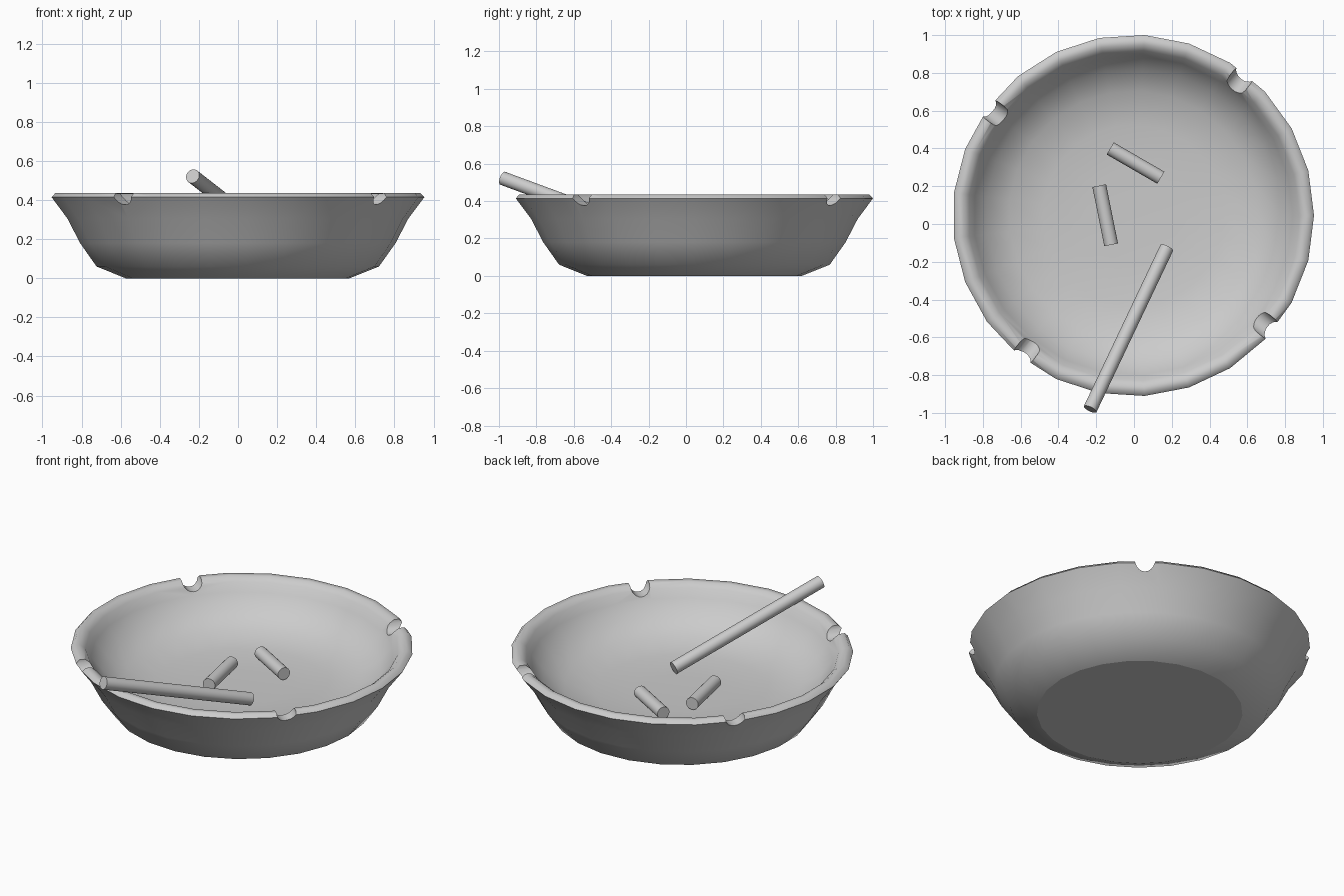
import bpy, bmesh, math
from mathutils import Vector

if "Cube" in bpy.data.objects:
    bpy.data.objects.remove(bpy.data.objects["Cube"])

CENTRE = Vector((-0.004, 0.045, 0))
SIDES = 25


def add_object(name, bm):
    bmesh.ops.recalc_face_normals(bm, faces=bm.faces)
    mesh = bpy.data.meshes.new(name)
    bm.to_mesh(mesh)
    bm.free()
    ob = bpy.data.objects.new(name, mesh)
    bpy.context.collection.objects.link(ob)
    return ob


def select(ob):
    bpy.ops.object.select_all(action='DESELECT')
    ob.select_set(True)
    bpy.context.view_layer.objects.active = ob


def lathe(name, profile):
    bm = bmesh.new()
    rings = []
    for r, z in profile:
        rings.append([bm.verts.new(CENTRE + Vector((
            r * math.cos(math.tau * i / SIDES), r * math.sin(math.tau * i / SIDES), z)))
            for i in range(SIDES)])
    for a, b in zip(rings, rings[1:]):
        for i in range(SIDES):
            j = (i + 1) % SIDES
            bm.faces.new((a[i], a[j], b[j], b[i]))
    # flat base underneath, triangle fan for the floor inside
    bm.faces.new(rings[0])
    bmesh.ops.poke(bm, faces=[bm.faces.new(rings[-1])])
    return add_object(name, bm)


def rod(name, start, end, radius, sides=24):
    start, end = Vector(start), Vector(end)
    axis = end - start
    bm = bmesh.new()
    bmesh.ops.create_cone(bm, cap_ends=True, segments=sides, radius1=radius,
                          radius2=radius, depth=axis.length)
    ob = add_object(name, bm)
    ob.location = (start + end) / 2
    ob.rotation_mode = 'QUATERNION'
    ob.rotation_quaternion = axis.to_track_quat('Z', 'Y')
    return ob


# bowl: outer wall, rounded rim, inner wall and floor
bowl = lathe("ashtray_bowl", [
    (0.575, 0), (0.725, 0.06), (0.81, 0.18), (0.875, 0.305), (0.957, 0.415),
    (0.938, 0.435), (0.905, 0.434), (0.875, 0.41), (0.845, 0.36), (0.78, 0.28),
    (0.66, 0.21), (0.48, 0.178), (0.25, 0.168)])

# four rest notches cut into the rim
cutters = []
for k, deg in enumerate((51.8, 143.4, 231.8, 320.3)):
    d = Vector((math.cos(math.radians(deg)), math.sin(math.radians(deg)), 0))
    up = Vector((0, 0, 0.433))
    cutters.append(rod(f"notch_cutter_{k + 1}", CENTRE + up + d * 0.7,
                       CENTRE + up + d * 1.1, 0.057, 20))
for c in cutters:
    c.hide_render = True
    mod = bowl.modifiers.new("notch", 'BOOLEAN')
    mod.object = c
    mod.operation = 'DIFFERENCE'
    mod.solver = 'EXACT'
select(bowl)
for mod in list(bowl.modifiers):
    bpy.ops.object.modifier_apply(modifier=mod.name)
for c in cutters:
    bpy.data.objects.remove(c)

# smooth walls, crisp edge round the flat base
bpy.ops.object.shade_smooth_by_angle(angle=math.radians(55))
verts = bowl.data.vertices
for e in bowl.data.edges:
    if all(verts[v].co.z < 0.001 for v in e.vertices):
        e.use_edge_sharp = True

# cigarette resting on the rim and two stubs on the floor
for name, a, b in (
        ("cigarette", (-0.232, -0.98, 0.522), (0.173, -0.127, 0.207)),
        ("stub_back", (-0.126, 0.40, 0.211), (0.142, 0.245, 0.211)),
        ("stub_front", (-0.184, 0.203, 0.209), (-0.121, -0.11, 0.209))):
    ob = rod(name, a, b, 0.037)
    select(ob)
    bpy.ops.object.shade_smooth_by_angle(angle=math.radians(40))
